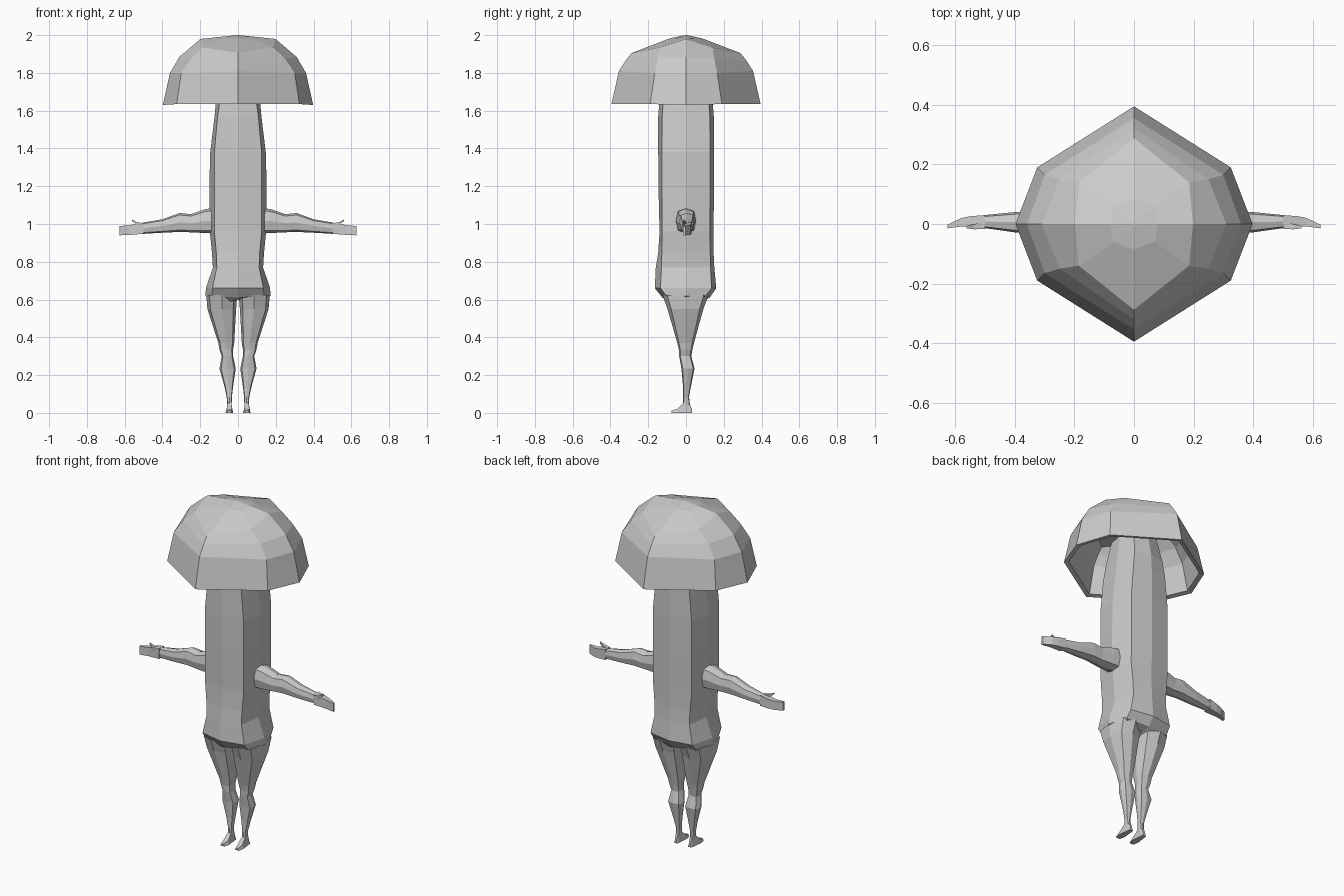
import bpy
import math

if "Cube" in bpy.data.objects:
    bpy.data.objects.remove(bpy.data.objects["Cube"])

grey = bpy.data.materials.new("plain_grey")
grey.diffuse_color = (0.6, 0.6, 0.6, 1)
grey.use_nodes = True
grey.node_tree.nodes["Principled BSDF"].inputs["Base Color"].default_value = grey.diffuse_color


def mesh_object(name, verts, faces):
    me = bpy.data.meshes.new(name)
    me.from_pydata(verts, [], faces)
    me.materials.append(grey)
    ob = bpy.data.objects.new(name, me)
    bpy.context.collection.objects.link(ob)
    return ob


def loft(name, rings, cap_start=True, cap_end=True):
    """Skin a list of equal rings of points with quads."""
    n = len(rings[0])
    verts = [p for r in rings for p in r]
    faces = [(k * n + i, k * n + (i + 1) % n, (k + 1) * n + (i + 1) % n, (k + 1) * n + i)
             for k in range(len(rings) - 1) for i in range(n)]
    if cap_start:
        faces.append(tuple(reversed(range(n))))
    if cap_end:
        faces.append(tuple(range((len(rings) - 1) * n, len(rings) * n)))
    return mesh_object(name, verts, faces)


def octagon(front, diag, side, back):
    """Mirrored 8-point ring: front (y,z), diag (x,yf,yb,z), side (x,z), back (y,z)."""
    dx, yf, yb, dz = diag
    right = [(dx, yf, dz), (side[0], 0, side[1]), (dx, yb, dz)]
    left = [(-x, y, z) for x, y, z in reversed(right)]
    return [(0, *front)] + right + [(0, *back)] + left


# cap: outer dome, rolled under at the rim into a hollow inner dome
def cap_ring(end, ez, dx, dy, dz, side, sz):
    return octagon((-end, ez), (dx, -dy, dy, dz), (side, sz), (end, ez))


dome = [cap_ring(.395, 1.635, .325, .19, 1.635, .398, 1.63),
        cap_ring(.355, 1.81, .30, .165, 1.80, .36, 1.80),
        cap_ring(.32, 1.865, .25, .15, 1.875, .31, 1.885),
        cap_ring(.288, 1.905, .185, .14, 1.935, .198, 1.98),
        cap_ring(.085, 1.983, .07, .06, 1.982, .08, 1.992),
        cap_ring(.005, 2.0, .004, .004, 2.0, .005, 2.0)]
inner = [[(x * .93, y * .93, 1.64 + (z - 1.635) * .9) for x, y, z in r] for r in dome[:4]]
loft("mushroom_cap", inner[::-1] + dome)

# torso: z, front y, diagonal x, diagonal y, side x, back y
torso_rows = [(.69, -.165, .125, .145, .166, .158),
              (.77, -.160, .112, .130, .133, .150),
              (.85, -.147, .115, .128, .138, .146),
              (.96, -.140, .125, .126, .149, .146),
              (1.2, -.146, .125, .128, .152, .148),
              (1.38, -.147, .125, .128, .147, .148),
              (1.57, -.147, .108, .126, .124, .147),
              (1.66, -.140, .095, .120, .116, .140),
              (1.80, -.115, .080, .090, .095, .115)]
torso = [octagon((-.03, .60), (.09, -.05, .05, .56), (.12, .56), (.03, .60)),
         octagon((-.125, .61), (.138, -.105, .105, .62), (.172, .62), (.125, .61)),
         octagon((-.165, .66), (.135, -.135, .135, .66), (.170, .66), (.160, .66))]
torso += [octagon((f, z), (dx, -dy, dy, z), (sx, z), (b, z))
          for z, f, dx, dy, sx, b in torso_rows[1:]]
loft("torso", torso)


def ellipse_z(z, x0, x1, y0, y1, n=8):
    cx, cy, rx, ry = (x0 + x1) / 2, (y0 + y1) / 2, (x1 - x0) / 2, (y1 - y0) / 2
    pts = []
    for i in range(n):
        a = 2 * math.pi * i / n
        # slightly squared cross-section
        k = 1.12 if i % 2 else 1
        pts.append((cx + rx * k * math.cos(a), cy + ry * k * math.sin(a), z))
    return pts


# legs: z, inner x, outer x, front y, back y
leg_rows = [(.035, .034, .056, -.016, .022), (.085, .032, .060, -.015, .016),
            (.14, .026, .072, -.016, .026), (.235, .012, .098, -.024, .045),
            (.30, .026, .086, -.036, .028), (.335, .026, .098, -.038, .034),
            (.37, .020, .104, -.046, .042), (.55, .010, .162, -.098, .092),
            (.625, .004, .168, -.125, .120)]
# arms: x, bottom z, top z, front y, back y
arm_rows = [(.10, .95, 1.085, -.055, .055), (.17, .952, 1.08, -.052, .052),
            (.25, .956, 1.052, -.042, .045), (.31, .958, 1.058, -.036, .045),
            (.40, .954, 1.025, -.028, .040), (.50, .948, 1.008, -.014, .030),
            (.55, .944, .998, -.010, .026), (.58, .942, .992, -.008, .020),
            (.627, .940, .990, -.015, -.003)]


def ellipse_x(x, z0, z1, y0, y1):
    return [(x, p[0], p[1]) for p in
            [(q[0], q[1]) for q in ellipse_z(0, y0, y1, z0, z1)]]


def box_ring(x, z0, z1, y0, y1):
    return [(x, y0, z0), (x, y1, z0), (x, y1, z1), (x, y0, z1)]


def mirrored(s, rings):
    out = [[(s * x, y, z) for x, y, z in r] for r in rings]
    return out if s > 0 else [r[::-1] for r in out]


for s, side in ((1, "right"), (-1, "left")):
    loft(side + "_leg", mirrored(s, [ellipse_z(*r) for r in leg_rows]))
    loft(side + "_arm", mirrored(s, [ellipse_x(*r) for r in arm_rows[:-2]]))
    # flat hand and upright thumb
    loft(side + "_hand", mirrored(s, [box_ring(*r) for r in arm_rows[-4:]]))
    thumb = [box_ring(.50, .975, 1.004, -.016, .008), box_ring(.535, .995, 1.010, -.018, .0),
             box_ring(.562, 1.016, 1.024, -.014, -.006)]
    loft(side + "_thumb", mirrored(s, thumb))
    # foot: wedge from heel to toe, rings along y
    foot = [[(x0, y, 0), (x1, y, 0), (x1 - .006, y, h), (x0 + .006, y, h)] for y, x0, x1, h in
            [(-.078, .034, .060, .012), (-.045, .026, .066, .022),
             (-.012, .030, .062, .055), (.020, .032, .058, .050), (.032, .034, .056, .015)]]
    loft(side + "_foot", mirrored(s, foot))
